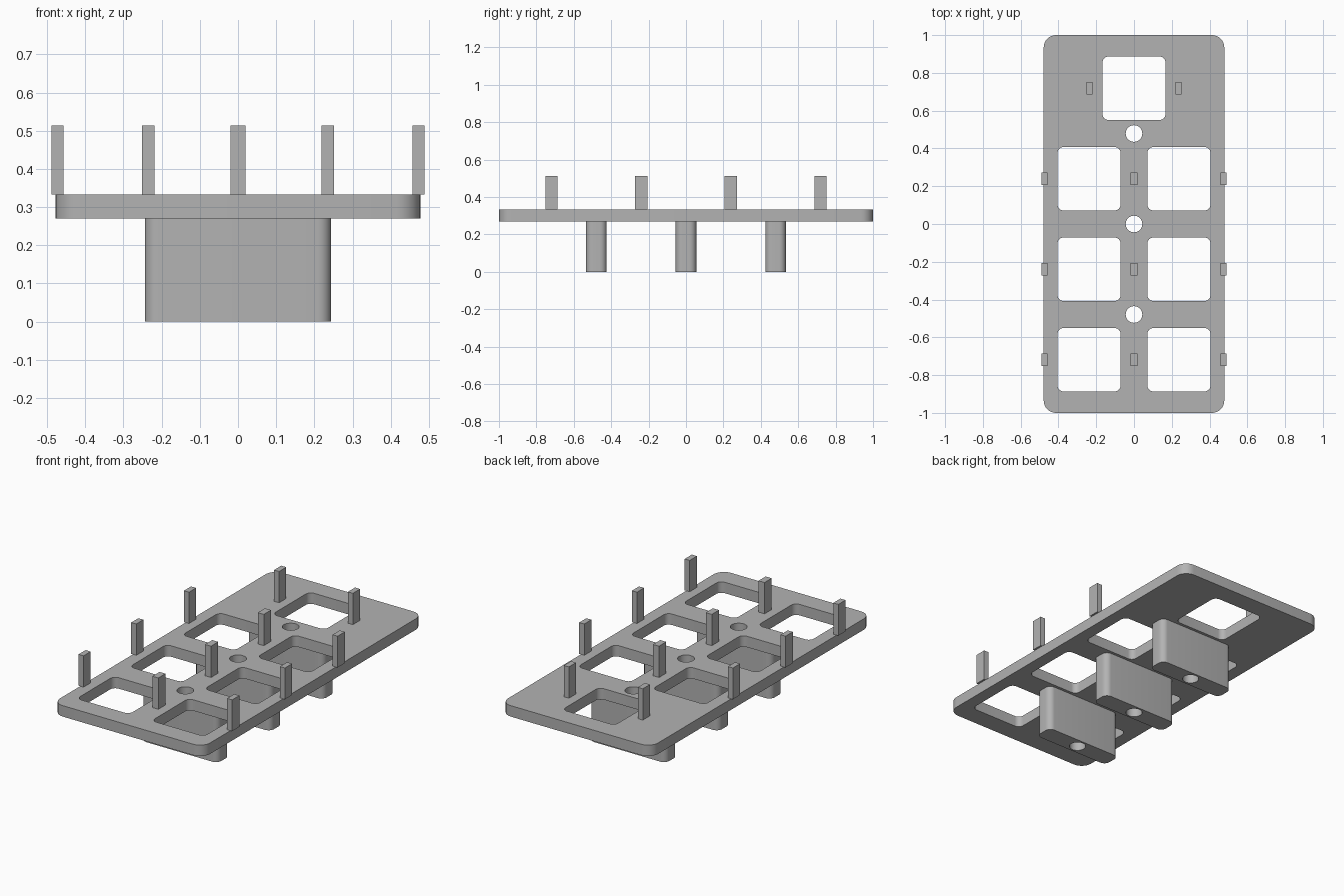
import bpy
import bmesh
from math import cos, sin, pi

cube = bpy.data.objects.get("Cube")
if cube:
    bpy.data.objects.remove(cube, do_unlink=True)

grey = bpy.data.materials.new("plain grey")
grey.use_nodes = True
grey.diffuse_color = (0.45, 0.45, 0.45, 1)
grey.node_tree.nodes["Principled BSDF"].inputs["Base Color"].default_value = grey.diffuse_color


def rounded_rect(cx, cy, w, h, r, steps=8):
    """Outline of a rectangle with rounded corners."""
    points = []
    for k, (sx, sy) in enumerate([(1, 1), (-1, 1), (-1, -1), (1, -1)]):
        for i in range(steps + 1):
            a = (k + i / steps) * pi / 2
            points.append((cx + sx * (w / 2 - r) + r * cos(a),
                           cy + sy * (h / 2 - r) + r * sin(a)))
    return points


def circle(cx, cy, r, n=32):
    return [(cx + r * cos(2 * pi * i / n), cy + r * sin(2 * pi * i / n)) for i in range(n)]


def add_object(name, mesh):
    obj = bpy.data.objects.new(name, mesh)
    bpy.context.collection.objects.link(obj)
    mesh.materials.clear()
    mesh.materials.append(grey)
    return obj


def extrude_outlines(name, outlines, z0, z1):
    """Solid from a filled outline; inner outlines become through holes."""
    curve = bpy.data.curves.new(name + " profile", 'CURVE')
    curve.dimensions = '2D'
    curve.fill_mode = 'BOTH'
    curve.extrude = (z1 - z0) / 2
    for outline in outlines:
        spline = curve.splines.new('POLY')
        spline.points.add(len(outline) - 1)
        for point, (x, y) in zip(spline.points, outline):
            point.co = (x, y, 0, 1)
        spline.use_cyclic_u = True
    helper = bpy.data.objects.new(name + " helper", curve)
    bpy.context.collection.objects.link(helper)
    bpy.context.view_layer.update()
    depsgraph = bpy.context.evaluated_depsgraph_get()
    mesh = bpy.data.meshes.new_from_object(helper.evaluated_get(depsgraph))
    bpy.data.objects.remove(helper, do_unlink=True)

    bm = bmesh.new()
    bm.from_mesh(mesh)
    bmesh.ops.remove_doubles(bm, verts=bm.verts, dist=0.0001)
    bmesh.ops.recalc_face_normals(bm, faces=bm.faces)
    bmesh.ops.translate(bm, verts=bm.verts, vec=(0, 0, (z0 + z1) / 2))
    bm.to_mesh(mesh)
    bm.free()

    obj = add_object(name, mesh)
    bpy.ops.object.select_all(action='DESELECT')
    obj.select_set(True)
    bpy.context.view_layer.objects.active = obj
    bpy.ops.object.shade_smooth_by_angle(angle=pi / 6)


def add_box(name, centre, size):
    mesh = bpy.data.meshes.new(name)
    bm = bmesh.new()
    bmesh.ops.create_cube(bm, size=1)
    bmesh.ops.scale(bm, verts=bm.verts, vec=size)
    bmesh.ops.translate(bm, verts=bm.verts, vec=centre)
    bm.to_mesh(mesh)
    bm.free()
    add_object(name, mesh)


PITCH = 0.479
PLATE_BOTTOM, PLATE_TOP, PEG_TOP = 0.27, 0.333, 0.513
rows = [PITCH * k for k in (-1.5, -0.5, 0.5)]
back_row = PITCH * 1.5
hole_rows = [-PITCH, 0, PITCH]
WINDOW_X = 0.238

# Plate with seven windows and three round holes
window_centres = [(s * WINDOW_X, y) for y in rows for s in (-1, 1)] + [(0, back_row)]
plate = [rounded_rect(0, 0, 0.956, 2, 0.065)]
plate += [rounded_rect(x, y, 0.334, 0.336, 0.032) for x, y in window_centres]
plate += [circle(0, y, 0.044) for y in hole_rows]
extrude_outlines("plate", plate, PLATE_BOTTOM, PLATE_TOP)

# Rounded feet, drilled through in line with the plate holes
for i, y in enumerate(hole_rows):
    foot = [rounded_rect(0, y, 0.488, 0.11, 0.035), circle(0, y, 0.044)]
    extrude_outlines(f"foot_{i + 1}", foot, 0, PLATE_BOTTOM)

# Upright pegs beside every window
peg_places = [(x, y) for y in rows for x in (-0.473, 0, 0.473)]
peg_places += [(s * 0.235, back_row) for s in (-1, 1)]
for i, (x, y) in enumerate(peg_places):
    width = 0.038 if x == 0 else 0.032
    add_box(f"peg_{i + 1}", (x, y, (PLATE_TOP + PEG_TOP) / 2),
            (width, 0.065, PEG_TOP - PLATE_TOP))
